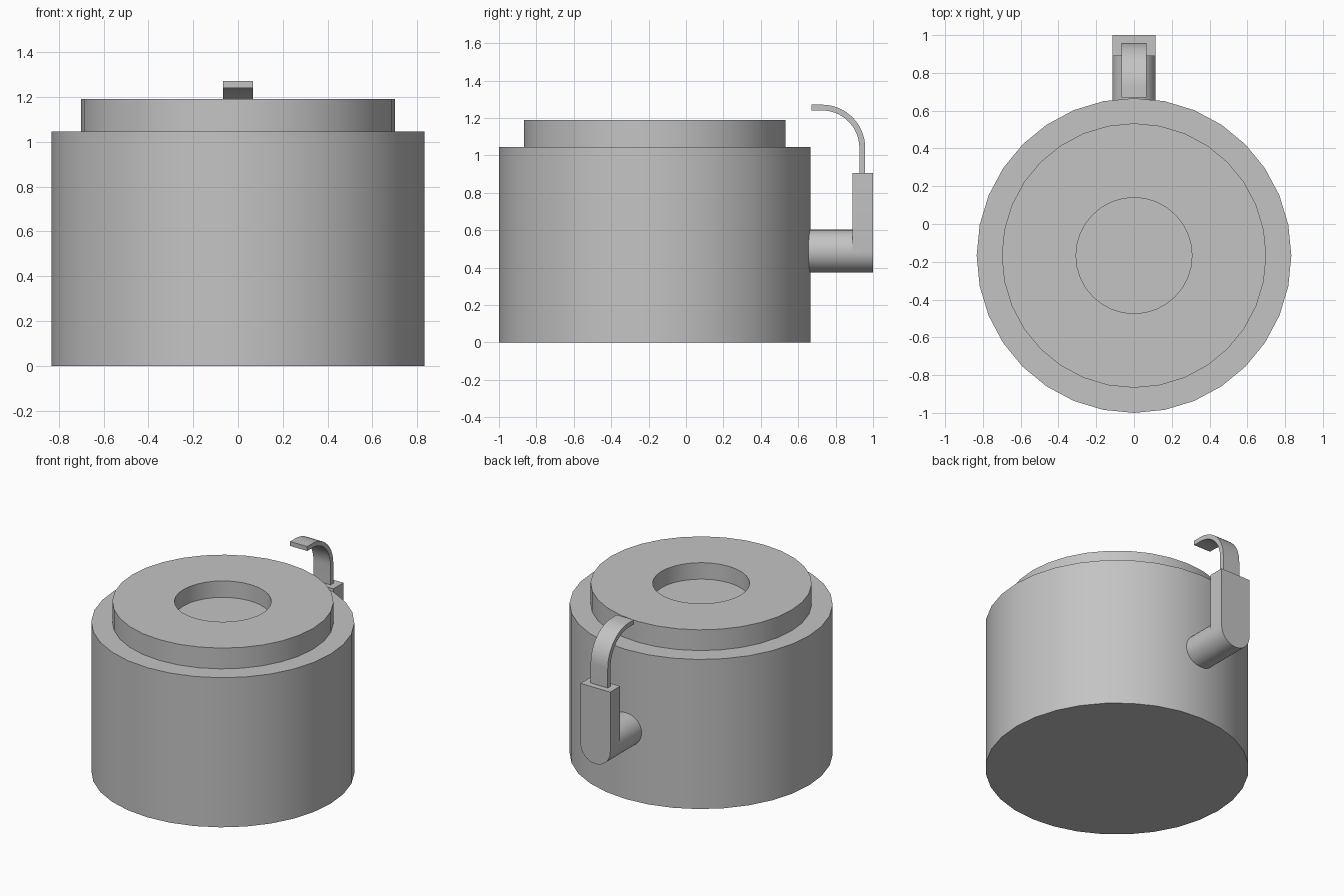
import bpy, bmesh, math
from mathutils import Vector

if "Cube" in bpy.data.objects:
    bpy.data.objects.remove(bpy.data.objects["Cube"], do_unlink=True)

grey = bpy.data.materials.new("plain grey")
grey.use_nodes = True
colour = (0.55, 0.55, 0.55, 1)
grey.diffuse_color = colour
grey.node_tree.nodes["Principled BSDF"].inputs["Base Color"].default_value = colour


def finish(name, bm):
    """Turn a bmesh into a shaded, coloured object."""
    bmesh.ops.recalc_face_normals(bm, faces=bm.faces)
    mesh = bpy.data.meshes.new(name)
    bm.to_mesh(mesh)
    bm.free()
    mesh.materials.append(grey)
    obj = bpy.data.objects.new(name, mesh)
    bpy.context.collection.objects.link(obj)
    bpy.ops.object.select_all(action='DESELECT')
    obj.select_set(True)
    bpy.context.view_layer.objects.active = obj
    bpy.ops.object.shade_smooth_by_angle(angle=math.radians(30))
    return obj


def lathe(name, profile, centre, steps=32):
    """Spin (radius, height) points about a vertical axis."""
    bm = bmesh.new()
    verts = [bm.verts.new((r, 0, z)) for r, z in profile]
    edges = [bm.edges.new(pair) for pair in zip(verts, verts[1:])]
    bmesh.ops.spin(bm, geom=verts + edges, axis=(0, 0, 1), cent=(0, 0, 0),
                   angle=math.tau, steps=steps)
    bmesh.ops.remove_doubles(bm, verts=bm.verts, dist=0.0005)
    bmesh.ops.translate(bm, verts=bm.verts, vec=centre)
    return finish(name, bm)


def prism(name, outline, depth):
    """Extrude a closed outline of 3D points along a vector."""
    bm = bmesh.new()
    face = bm.faces.new([bm.verts.new(p) for p in outline])
    top = bmesh.ops.extrude_face_region(bm, geom=[face], use_keep_orig=True)
    moved = [v for v in top["geom"] if isinstance(v, bmesh.types.BMVert)]
    bmesh.ops.translate(bm, verts=moved, vec=Vector(depth))
    return finish(name, bm)


def arc(cx, cy, radius, start, end, steps):
    angles = [math.radians(start + (end - start) * i / steps) for i in range(steps + 1)]
    return [(cx + radius * math.cos(a), cy + radius * math.sin(a)) for a in angles]


# Stepped drum with a round recess in its top
lathe("stepped_body",
      [(0, 0), (0.833, 0), (0.833, 1.045), (0.7, 1.045), (0.7, 1.19),
       (0.307, 1.19), (0.307, 1.075), (0, 1.075)], (0, -0.167, 0))

# Round peg coming out of the back
arm_radius, arm_z = 0.115, 0.488
peg = arc(0, arm_z, arm_radius, 0, 360, 32)[:-1]
prism("back_peg", [(x, 0.62, z) for x, z in peg], (0, 0.3, 0))

# Upright plate with a rounded lower end
plate = arc(0, arm_z, arm_radius, 180, 360, 16) + [(arm_radius, 0.905), (-arm_radius, 0.905)]
prism("upright_plate", [(x, 0.89, z) for x, z in plate], (0, 0.11, 0))

# Thin strip that rises from the plate and curls forward
outer = [(0.958, 0.9)] + arc(0.727, 1.04, 0.231, 0, 90, 14) + [(0.67, 1.271)]
inner = [(0.67, 1.24)] + arc(0.727, 1.04, 0.2, 90, 0, 14) + [(0.927, 0.9)]
prism("curved_hook", [(-0.066, y, z) for y, z in outer + inner], (0.132, 0, 0))
